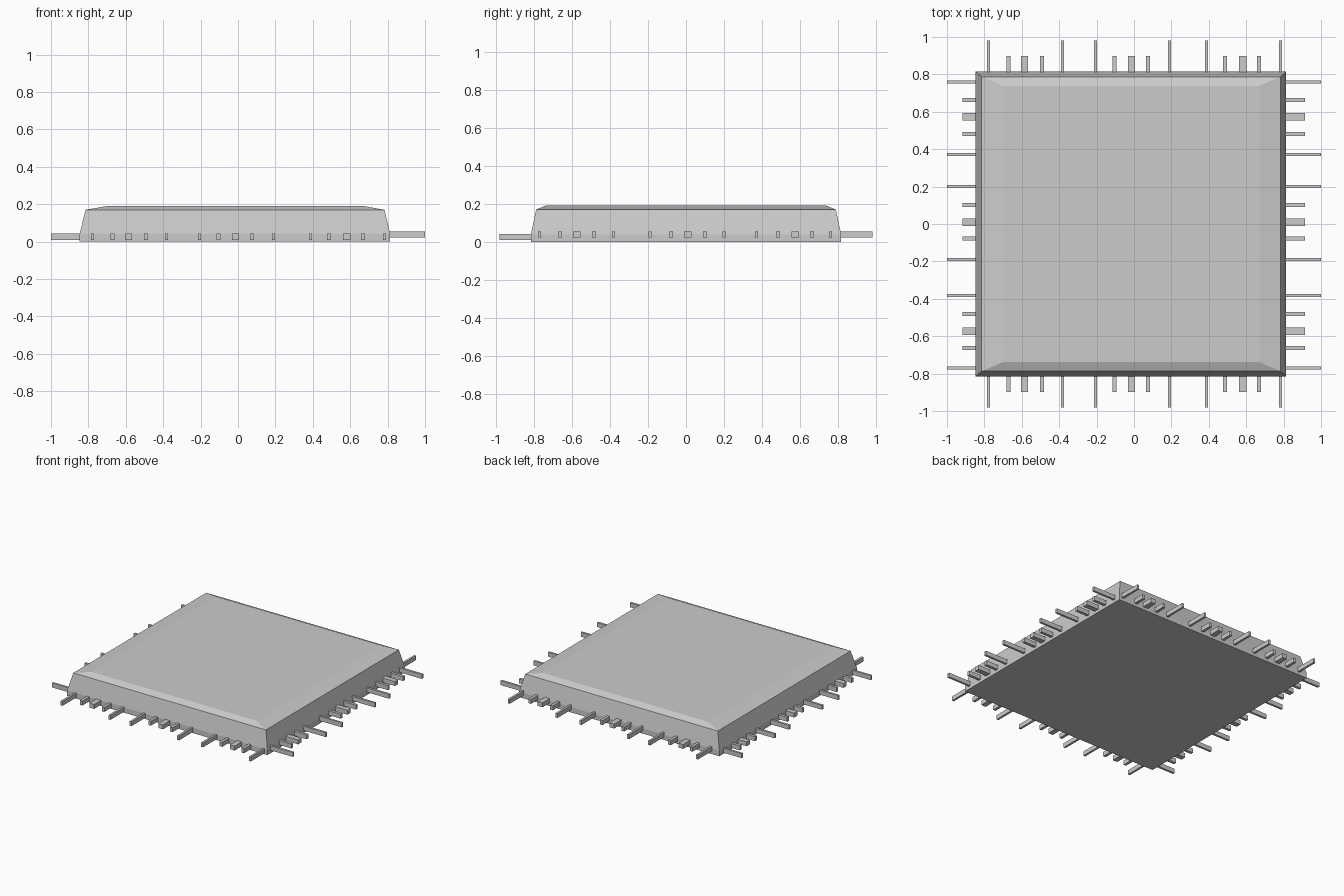
import bpy, bmesh

if "Cube" in bpy.data.objects:
    bpy.data.objects.remove(bpy.data.objects["Cube"])

# Body outline at each level: z, x min, x max, half depth
LEVELS = [(0.0, -0.847, 0.814, 0.815), (0.04, -0.847, 0.814, 0.815),
          (0.17, -0.815, 0.783, 0.787), (0.19, -0.70, 0.67, 0.738)]
# Pin centres along each edge, in three groups of five
ALONG_X = [-0.777, -0.672, -0.585, -0.491, -0.381, -0.206, -0.105, -0.013,
           0.075, 0.19, 0.388, 0.487, 0.582, 0.668, 0.784]
ALONG_Y = [-0.77, -0.662, -0.573, -0.482, -0.381, -0.19, -0.078, 0.01,
           0.101, 0.201, 0.371, 0.482, 0.573, 0.662, 0.76]
WIDTHS = [0.016, 0.021, 0.039, 0.021, 0.016]


def finish(bm, name):
    bmesh.ops.recalc_face_normals(bm, faces=bm.faces)
    mesh = bpy.data.meshes.new(name)
    bm.to_mesh(mesh)
    bm.free()
    bpy.context.collection.objects.link(bpy.data.objects.new(name, mesh))


def add_box(bm, lo, hi):
    vs = bmesh.ops.create_cube(bm, size=1)["verts"]
    for v in vs:
        v.co = [(a + b) / 2 + c * (b - a) for a, b, c in zip(lo, hi, v.co)]


# Chip body: stacked rings with sloped sides and a shallow chamfered top
bm = bmesh.new()
rings = [[bm.verts.new((x, y, z)) for x, y in
          ((x0, -d), (x1, -d), (x1, d), (x0, d))] for z, x0, x1, d in LEVELS]
for a, b in zip(rings, rings[1:]):
    for i in range(4):
        j = (i + 1) % 4
        bm.faces.new((a[i], a[j], b[j], b[i]))
bm.faces.new(rings[0][::-1])
bm.faces.new(rings[-1])
finish(bm, "chip_body")


# Pins: outer two of each group are long, the inner three short
def pin_row(name, centres, axis, root, short, long, z0, z1):
    bm = bmesh.new()
    for i, c in enumerate(centres):
        k = i % 5
        tip = long if k in (0, 4) else short
        a, b = sorted((root, tip))
        w = WIDTHS[k] / 2
        if axis == "x":
            add_box(bm, (a, c - w, z0), (b, c + w, z1))
        else:
            add_box(bm, (c - w, a, z0), (c + w, b, z1))
    finish(bm, name)


pin_row("left_pins", ALONG_Y, "x", -0.83, -0.918, -1.0, 0.009, 0.042)
pin_row("right_pins", ALONG_Y, "x", 0.795, 0.914, 1.0, 0.022, 0.055)
pin_row("front_pins", ALONG_X, "y", -0.797, -0.898, -0.98, 0.009, 0.042)
pin_row("back_pins", ALONG_X, "y", 0.797, 0.898, 0.98, 0.022, 0.055)
